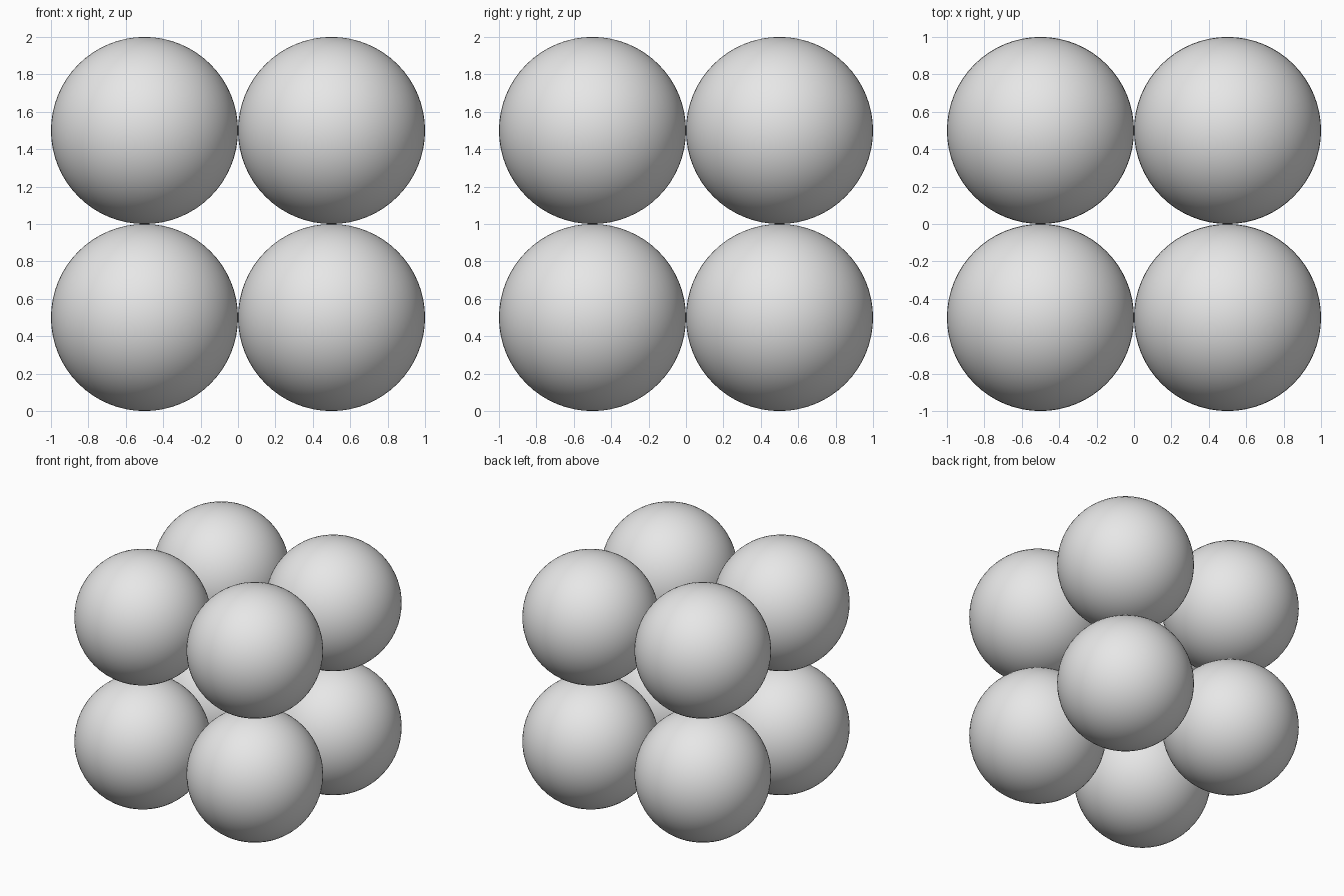
import bpy

cube = bpy.data.objects.get("Cube")
if cube:
    bpy.data.objects.remove(cube, do_unlink=True)

RADIUS = 0.5

# Plain grey shared by every ball
grey = bpy.data.materials.new("light_grey")
grey.use_nodes = True
colour = (0.8, 0.8, 0.8, 1)
grey.diffuse_color = colour
grey.node_tree.nodes["Principled BSDF"].inputs["Base Color"].default_value = colour


def add_ball(name, location):
    bpy.ops.mesh.primitive_uv_sphere_add(
        segments=64, ring_count=32, radius=RADIUS, location=location)
    ball = bpy.context.object
    ball.name = name
    ball.data.name = name
    ball.data.materials.append(grey)
    bpy.ops.object.shade_smooth()


# Eight touching balls, one at each corner of a cube
for level, z in (("lower", RADIUS), ("upper", 3 * RADIUS)):
    for depth, y in (("front", -RADIUS), ("back", RADIUS)):
        for side, x in (("right", -RADIUS), ("left", RADIUS)):
            add_ball(f"{level}_{depth}_{side}_ball", (x, y, z))
